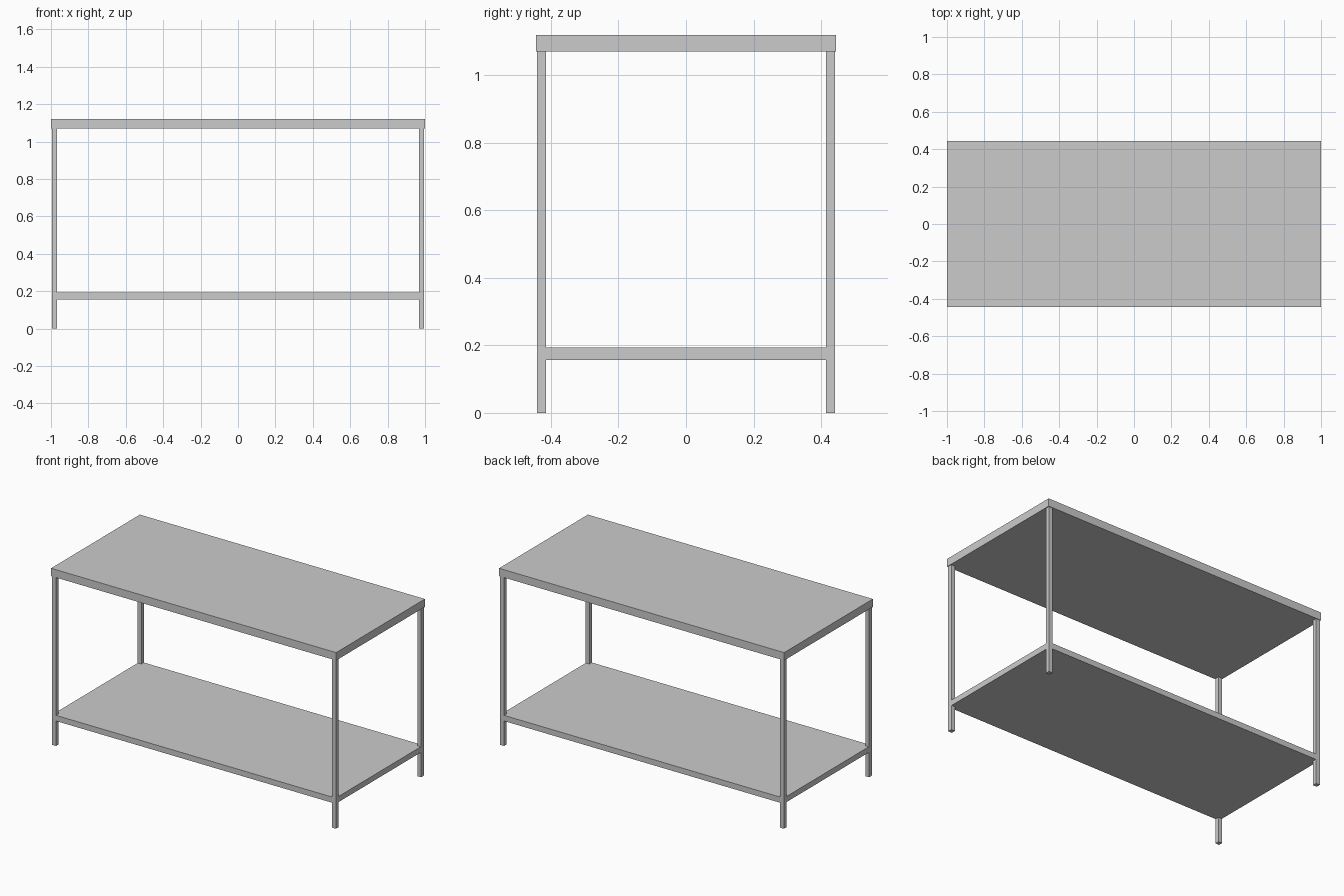
import bpy

if "Cube" in bpy.data.objects:
    bpy.data.objects.remove(bpy.data.objects["Cube"])


def box(name, x, y, z):
    """Box spanning the given (min, max) ranges."""
    spans = (x, y, z)
    bpy.ops.mesh.primitive_cube_add(size=1, location=[(a + b) / 2 for a, b in spans])
    obj = bpy.context.object
    obj.name = name
    obj.scale = [b - a for a, b in spans]
    bpy.ops.object.transform_apply(location=False, rotation=False, scale=True)
    return obj


# Thick worktop
TOP_Z = 1.07
box("tabletop", (-1, 1), (-0.445, 0.445), (TOP_Z, 1.12))

# Lower shelf, ending just inside the outer faces of the legs
box("lower_shelf", (-0.993, 0.993), (-0.439, 0.439), (0.157, 0.193))

# Four slim square legs
LEG = 0.027
for sx, side in ((-1, "left"), (1, "right")):
    for sy, end in ((-1, "front"), (1, "back")):
        cx, cy = sx * (0.995 - LEG / 2), sy * (0.441 - LEG / 2)
        box(f"{end}_{side}_leg",
            (cx - LEG / 2, cx + LEG / 2),
            (cy - LEG / 2, cy + LEG / 2),
            (0, TOP_Z))
